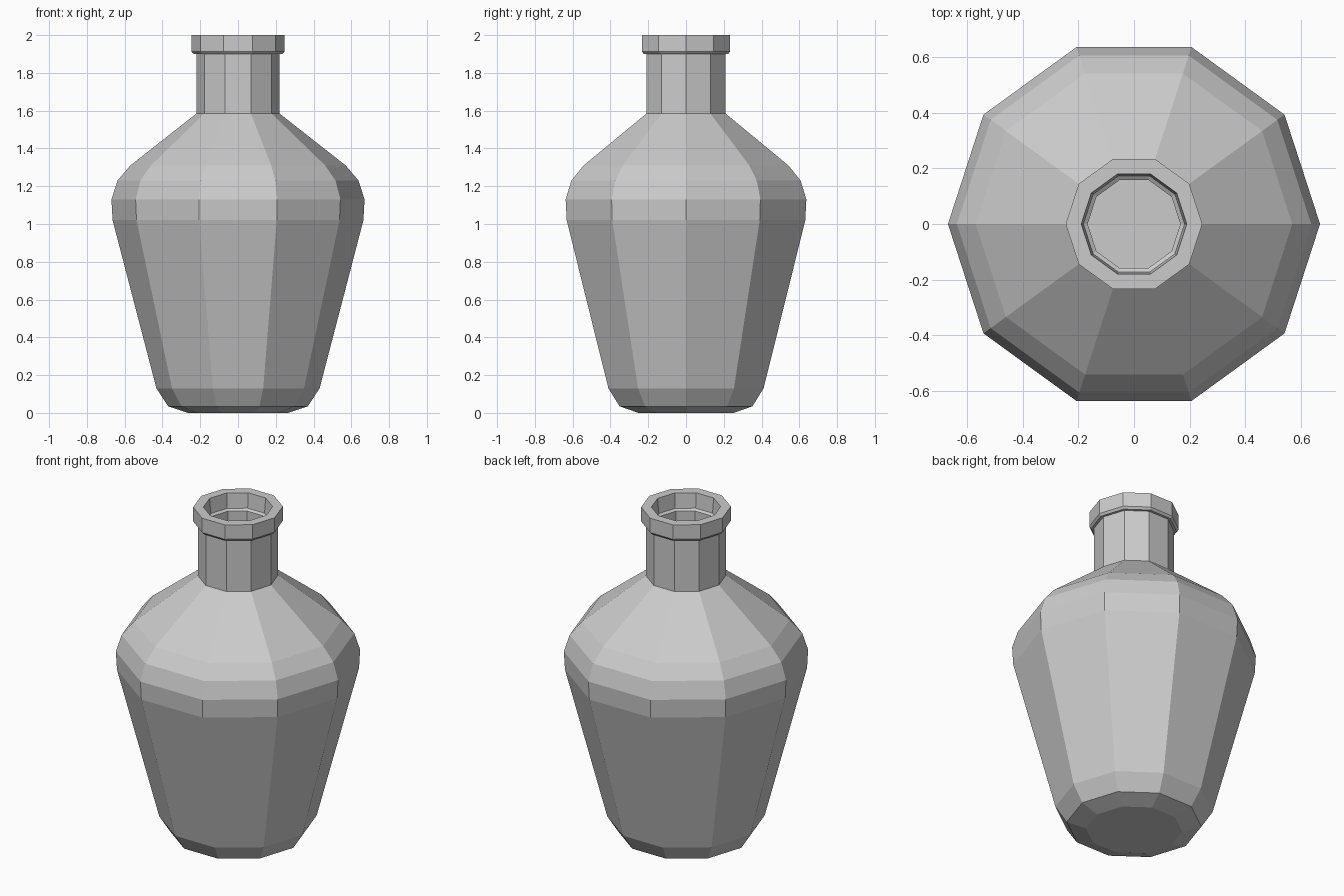
import bpy, bmesh, math

if "Cube" in bpy.data.objects:
    bpy.data.objects.remove(bpy.data.objects["Cube"])

SIDES = 10

# Wall cross-section (radius, height)
OUTER = [(0.265, 0.0), (0.37, 0.035), (0.432, 0.13), (0.664, 1.02),
         (0.67, 1.13), (0.638, 1.23), (0.57, 1.31), (0.22, 1.585),
         (0.22, 1.90), (0.235, 1.90), (0.246, 1.913), (0.246, 2.0)]
INNER = [(0.19, 2.0), (0.182, 1.91), (0.167, 1.90), (0.167, 1.56),
         (0.53, 1.28), (0.59, 1.21), (0.62, 1.12), (0.614, 1.03),
         (0.39, 0.16), (0.34, 0.08), (0.25, 0.05)]


def lathe(name, profile, sides):
    """Revolve a profile around z, closing both ends with flat discs."""
    bm = bmesh.new()
    rings = []
    for r, z in profile:
        rings.append([bm.verts.new((r * math.cos(2 * math.pi * i / sides),
                                    r * math.sin(2 * math.pi * i / sides), z))
                      for i in range(sides)])
    for a, b in zip(rings, rings[1:]):
        for i in range(sides):
            j = (i + 1) % sides
            bm.faces.new((a[i], a[j], b[j], b[i]))
    bm.faces.new(rings[0][::-1])
    bm.faces.new(rings[-1])
    bmesh.ops.recalc_face_normals(bm, faces=bm.faces)
    mesh = bpy.data.meshes.new(name)
    bm.to_mesh(mesh)
    bm.free()
    obj = bpy.data.objects.new(name, mesh)
    bpy.context.collection.objects.link(obj)
    return obj


# Hollow faceted bottle with neck and lip
lathe("bottle", OUTER + INNER, SIDES)
